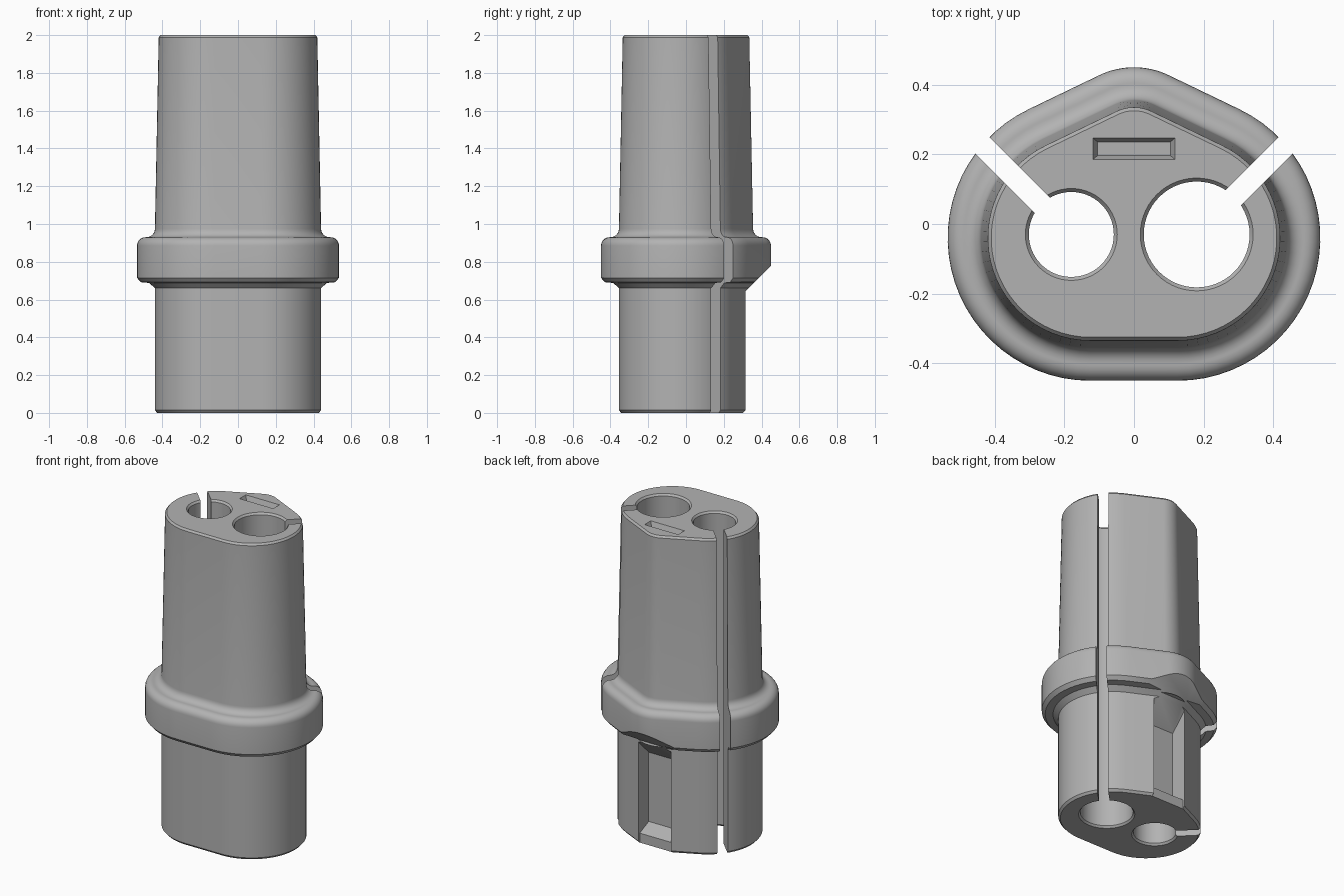
import bpy, bmesh
from math import sin, cos, pi, acos, atan2, hypot, radians
from mathutils import Matrix

if "Cube" in bpy.data.objects:
    bpy.data.objects.remove(bpy.data.objects["Cube"])

grey = bpy.data.materials.new("plain_grey")
grey.use_nodes = True
colour = (0.45, 0.45, 0.45, 1)
grey.diffuse_color = colour
grey.node_tree.nodes["Principled BSDF"].inputs["Base Color"].default_value = colour

# Cross-section: two wide side arcs, a tighter back arc and a flat front
SIDE_X, SIDE_Y, APEX_Y, APEX_LESS = 0.125, -0.04, 0.22, 0.18
rise = APEX_Y - SIDE_Y
tilt = acos(APEX_LESS / hypot(SIDE_X, rise)) - atan2(SIDE_X, rise)


def arc(cx, cy, r, a0, a1, n):
    angles = [a0 + (a1 - a0) * i / n for i in range(n + 1)]
    return [(cx + r * cos(a), cy + r * sin(a)) for a in angles]


def outline(r):
    a = pi / 2 - tilt
    return (arc(SIDE_X, SIDE_Y, r, -pi / 2, a, 28)
            + arc(0, APEX_Y, r - APEX_LESS, a, pi - a, 12)
            + arc(-SIDE_X, SIDE_Y, r, pi - a, 1.5 * pi, 28))


def make(name, bm):
    bmesh.ops.recalc_face_normals(bm, faces=bm.faces)
    mesh = bpy.data.meshes.new(name)
    bm.to_mesh(mesh)
    bm.free()
    ob = bpy.data.objects.new(name, mesh)
    bpy.context.collection.objects.link(ob)
    mesh.materials.append(grey)
    return ob


def loft(name, rings):
    bm = bmesh.new()
    loops = [[bm.verts.new(p) for p in ring] for ring in rings]
    for a, b in zip(loops, loops[1:]):
        for i in range(len(a)):
            j = (i + 1) % len(a)
            bm.faces.new((a[i], a[j], b[j], b[i]))
    bm.faces.new(loops[0][::-1])
    bm.faces.new(loops[-1])
    return make(name, bm)


def prism(name, half_width, section):
    # Extrude a side section (y, z) across x
    return loft(name, [[(x, y, z) for y, z in section] for x in (-half_width, half_width)])


def cut(target, cutter):
    cutter.hide_render = True
    mod = target.modifiers.new("cut", 'BOOLEAN')
    mod.operation, mod.solver, mod.object = 'DIFFERENCE', 'EXACT', cutter
    bpy.context.view_layer.objects.active = target
    bpy.ops.object.modifier_apply(modifier=mod.name)
    bpy.data.objects.remove(cutter)


# Body: lower plug, collar and tapered upper sleeve as (half width, height)
profile = [(0.428, 0), (0.44, 0.014), (0.44, 0.66), (0.47, 0.688),
           (0.515, 0.692), (0.535, 0.715)]
profile += arc(0.49, 0.885, 0.045, 0, pi / 2, 6)
profile += arc(0.485, 0.975, 0.045, 1.5 * pi, pi, 6)
profile += [(0.42, 1.988), (0.41, 2)]
body = loft("sleeve_body", [[(x, y, z) for x, y in outline(w - SIDE_X)] for w, z in profile])

# Two bores with chamfered mouths, each opened by a diagonal slot
for side, radius in ((-1, 0.122), (1, 0.152)):
    cx, cy = side * 0.18, -0.03
    bore = [(0.02, -0.01), (0.01, 0), (0, 0.012), (0, 1.988), (0.01, 2), (0.02, 2.01)]
    cut(body, loft("bore", [[(x, y, z) for x, y in arc(cx, cy, radius + d, 0, 2 * pi, 56)[:-1]]
                            for d, z in bore]))
    slot = prism("slot", 0.4, [(-0.031, -0.1), (0.031, -0.1), (0.031, 2.1), (-0.031, 2.1)])
    slot.data.transform(Matrix.Translation((cx, cy, 0))
                        @ Matrix.Rotation(side * radians(45), 4, 'Z')
                        @ Matrix.Translation((side * 0.4, 0, 0)))
    cut(body, slot)

# Sloped relief under the back of the collar
cut(body, prism("collar_relief", 0.6, [(0.35, 0.68), (0.6, 0.93), (0.6, 0.68)]))

# Back pocket with a low shelf at its foot
cut(body, prism("back_pocket", 0.115, [(0.3, -0.05), (0.6, -0.05), (0.6, 0.679),
                                       (0.349, 0.679), (0.21, 0.54), (0.21, 0.1), (0.3, 0.06)]))

# Shallow bevelled recess in the top face
recess = [(0.118, 0.031, 2.02), (0.118, 0.031, 2), (0.105, 0.02, 1.97)]
cut(body, loft("top_recess", [[(sx * w, 0.216 + sy * h, z) for sx, sy in
                               ((-1, -1), (1, -1), (1, 1), (-1, 1))] for w, h, z in recess]))

bpy.ops.object.select_all(action='DESELECT')
body.select_set(True)
bpy.context.view_layer.objects.active = body
bpy.ops.object.shade_smooth_by_angle(angle=radians(25))
